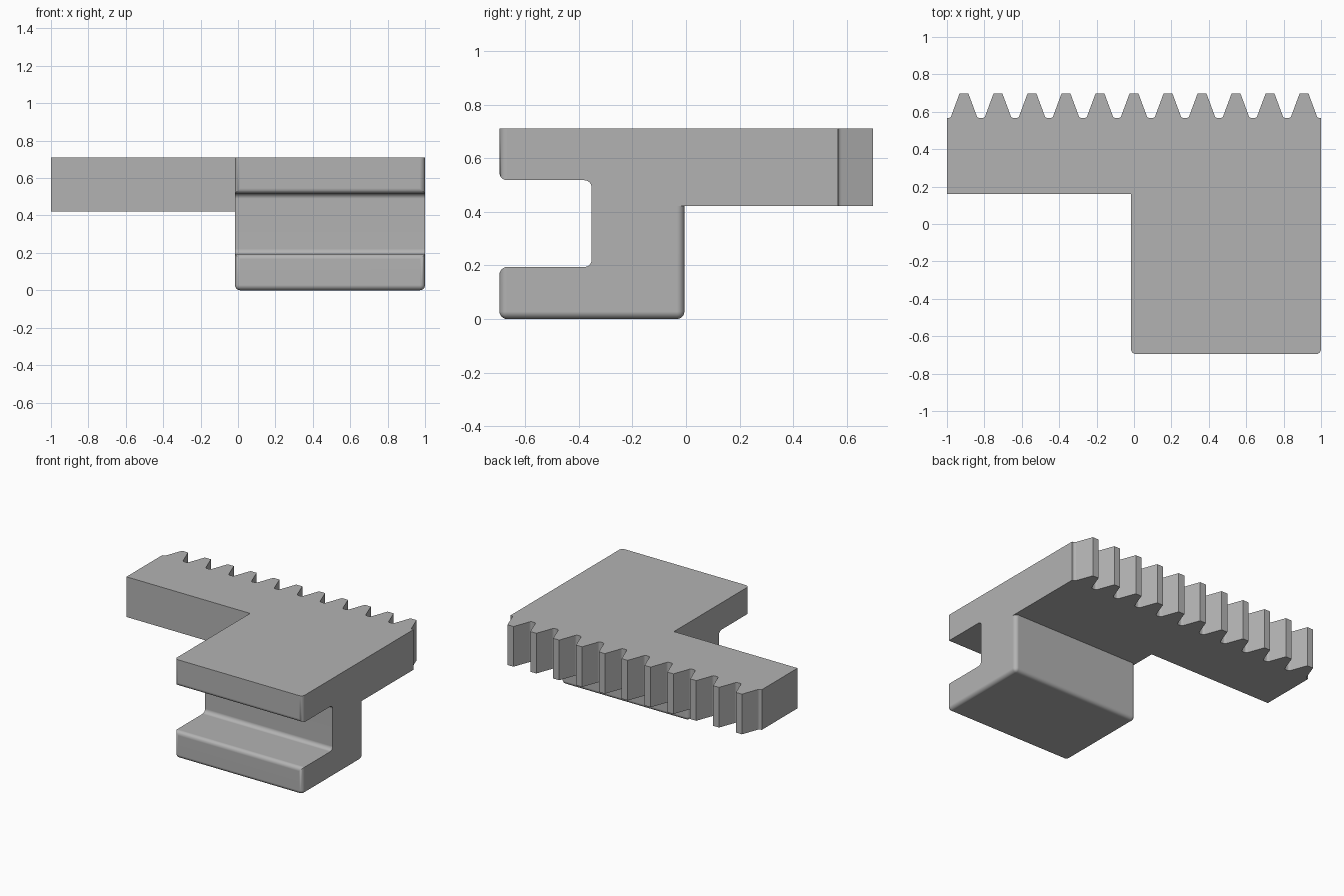
import bpy
import bmesh
from math import cos, sin, pi, radians
from mathutils import Vector

cube = bpy.data.objects.get("Cube")
if cube:
    bpy.data.objects.remove(cube, do_unlink=True)

# Main measures
LEFT, RIGHT = -0.016, 1.0
FRONT, BACK = -0.696, -0.006
PLATE_Z, TOP_Z = 0.422, 0.711
ROUND = 0.028
TEETH = 11
PITCH = 2 / TEETH

grey = bpy.data.materials.new("plain grey")
grey.use_nodes = True
colour = (0.45, 0.45, 0.45, 1)
grey.diffuse_color = colour
grey.node_tree.nodes["Principled BSDF"].inputs["Base Color"].default_value = colour


def extrude(name, points, direction):
    """Solid made by sweeping a closed outline along a direction."""
    bm = bmesh.new()
    face = bm.faces.new([bm.verts.new(p) for p in points])
    swept = bmesh.ops.extrude_face_region(bm, geom=[face])["geom"]
    verts = [v for v in swept if isinstance(v, bmesh.types.BMVert)]
    bmesh.ops.translate(bm, verts=verts, vec=Vector(direction))
    bmesh.ops.recalc_face_normals(bm, faces=bm.faces)
    mesh = bpy.data.meshes.new(name)
    bm.to_mesh(mesh)
    bm.free()
    mesh.materials.append(grey)
    obj = bpy.data.objects.new(name, mesh)
    bpy.context.collection.objects.link(obj)
    return obj


def round_edges(obj, rule):
    """Round the edges whose two end points satisfy the rule."""
    bm = bmesh.new()
    bm.from_mesh(obj.data)
    edges = [e for e in bm.edges if rule(e.verts[0].co, e.verts[1].co)]
    bmesh.ops.bevel(bm, geom=edges, offset=ROUND, offset_type='OFFSET',
                    segments=6, profile=0.5, affect='EDGES')
    bm.to_mesh(obj.data)
    bm.free()


def arc(cy, cz, start, end, steps=6):
    angles = [radians(start + (end - start) * i / steps) for i in range(steps + 1)]
    return [(cy + ROUND * cos(a), cz + ROUND * sin(a)) for a in angles]


# Toothed plate: an L outline with a row of rack teeth along the back
half_tooth = [(0.081, 0.567), (0.075, 0.569), (0.070, 0.574),
              (0.067, 0.581), (0.024, 0.697)]
outline = [(-1, 0.567), (-1, 0.16), (LEFT, 0.16), (LEFT, FRONT),
           (RIGHT, FRONT), (RIGHT, 0.567)]
for i in reversed(range(TEETH)):
    x = (i - (TEETH - 1) / 2) * PITCH
    outline += [(x + w, y) for w, y in half_tooth]
    outline += [(x - w, y) for w, y in reversed(half_tooth)]
plate = extrude("toothed_plate", [(x, y, PLATE_Z) for x, y in outline],
                (0, 0, TOP_Z - PLATE_Z))
round_edges(plate, lambda a, b: max(a.y, b.y) < FRONT + 0.01 and abs(a.x - b.x) < 0.01)

# Clamp block under the plate, rounded at the bottom and the upright corners
block = extrude("clamp_block", [(LEFT, FRONT, 0), (RIGHT, FRONT, 0),
                                (RIGHT, BACK, 0), (LEFT, BACK, 0)], (0, 0, PLATE_Z))
round_edges(block, lambda a, b: min(a.z, b.z) < 0.01)

# Slot cutter: rounded inside corners and a flared, rounded mouth
low, high, deep = 0.194, 0.518, -0.352
mouth = FRONT + ROUND
slot = [(FRONT - 0.1, low - ROUND)]
slot += arc(mouth, low - ROUND, 180, 90)
slot += arc(deep - ROUND, low + ROUND, -90, 0)
slot += arc(deep - ROUND, high - ROUND, 0, 90)
slot += arc(mouth, high + ROUND, 270, 180)
slot += [(FRONT - 0.1, high + ROUND)]
cutter = extrude("slot_cutter", [(LEFT - 0.1, y, z) for y, z in slot], (1.3, 0, 0))

# Join the parts into one solid and cut the slot
for other, operation in ((block, 'UNION'), (cutter, 'DIFFERENCE')):
    other.hide_render = True
    mod = plate.modifiers.new(operation.lower(), 'BOOLEAN')
    mod.object = other
    mod.operation = operation
    mod.solver = 'EXACT'
bpy.ops.object.select_all(action='DESELECT')
plate.select_set(True)
bpy.context.view_layer.objects.active = plate
bpy.ops.object.convert(target='MESH')
for helper in (block, cutter):
    bpy.data.objects.remove(helper, do_unlink=True)
plate.name = "rack_slide"

# Merge flat neighbours, then smooth only the rounded edges
bm = bmesh.new()
bm.from_mesh(plate.data)
bmesh.ops.remove_doubles(bm, verts=bm.verts, dist=0.0002)
bmesh.ops.dissolve_limit(bm, angle_limit=radians(0.5), verts=bm.verts, edges=bm.edges)
bm.to_mesh(plate.data)
bm.free()
bpy.ops.object.shade_smooth_by_angle(angle=radians(32))
weighted = plate.modifiers.new("flat face normals", 'WEIGHTED_NORMAL')
weighted.keep_sharp = True
